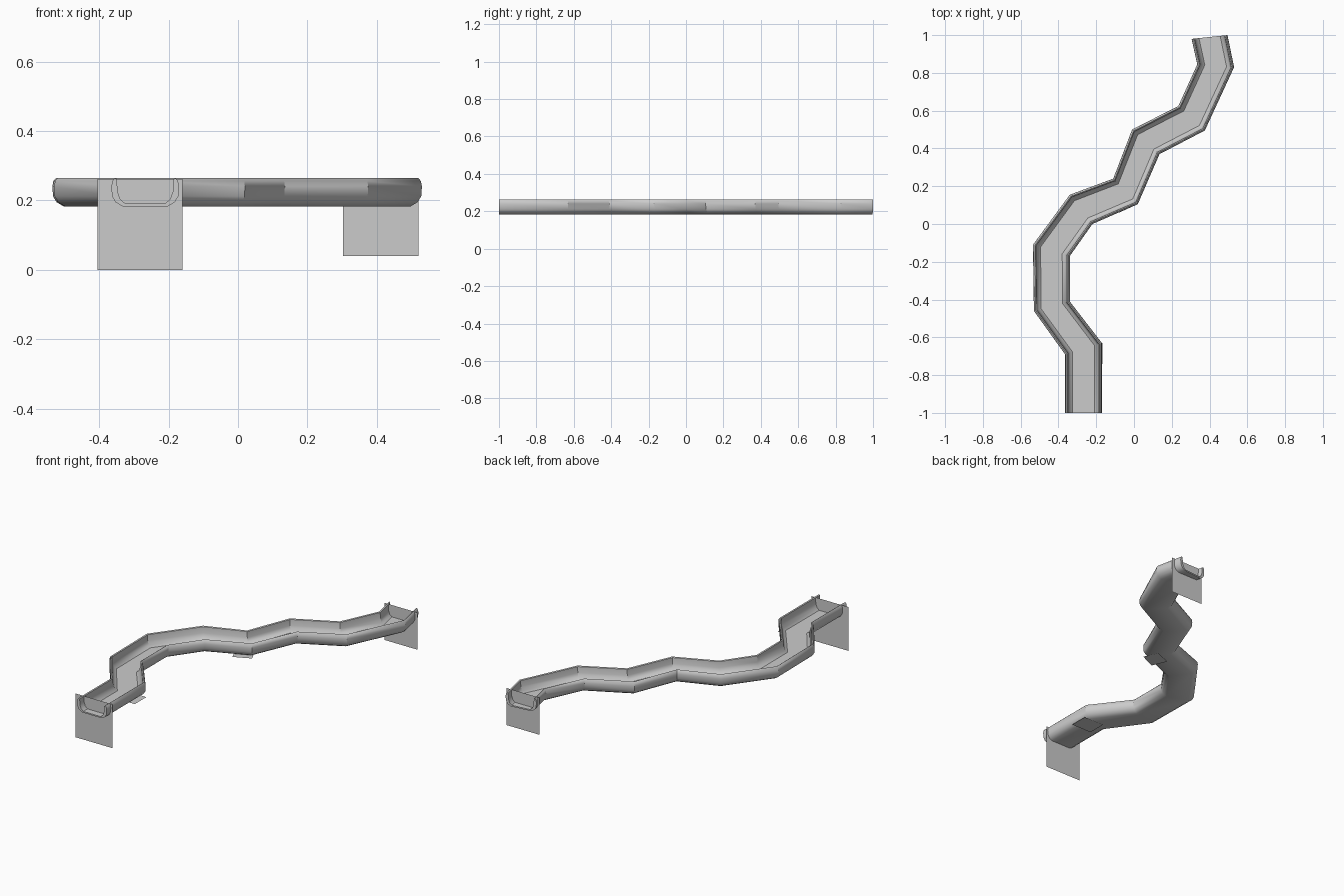
import bpy, bmesh
from mathutils import Vector

if "Cube" in bpy.data.objects:
    bpy.data.objects.remove(bpy.data.objects["Cube"])

# Mitred outer corners of the winding channel, near end to far end
LEFT = [(-.365, -1), (-.365, -.69), (-.53, -.46), (-.535, -.11), (-.34, .155),
        (-.11, .24), (-.01, .50), (.235, .625), (.335, .845), (.305, .98)]
RIGHT = [(-.17, -1), (-.17, -.63), (-.34, -.41), (-.34, -.17), (-.22, 0),
         (.02, .105), (.135, .37), (.375, .495), (.53, .83), (.495, 1.0)]
WIDTH = .195

# Half cross-section: (inset from the outer edge, height), underside to floor
HALF = [(.032, .183), (.012, .195), (.002, .212), (0, .24), (.003, .256),
        (.010, .264), (.016, .260), (.018, .225), (.026, .203), (.040, .191)]


def make_object(name, bm):
    bmesh.ops.recalc_face_normals(bm, faces=bm.faces)
    mesh = bpy.data.meshes.new(name)
    bm.to_mesh(mesh)
    bm.free()
    obj = bpy.data.objects.new(name, mesh)
    bpy.context.collection.objects.link(obj)
    return obj


def make_sheet(name, corners):
    bm = bmesh.new()
    bm.faces.new([bm.verts.new(c) for c in corners])
    return make_object(name, bm)


# Channel: closed trough section swept through the mitred corners
section = [(d / WIDTH, z) for d, z in HALF]
section += [(1 - t, z) for t, z in reversed(section)]
bm = bmesh.new()
rings = []
for l, r in zip(LEFT, RIGHT):
    l, r = Vector(l), Vector(r)
    rings.append([bm.verts.new((*l.lerp(r, t), z)) for t, z in section])
n = len(section)
for a, b in zip(rings, rings[1:]):
    for i in range(n):
        j = (i + 1) % n
        bm.faces.new((a[i], a[j], b[j], b[i]))
# End caps: quads between the outer and inner skins
h = len(HALF)
for ring in (rings[0], rings[-1]):
    bm.faces.new(ring)
channel = make_object("channel", bm)
bpy.context.view_layer.objects.active = channel
channel.select_set(True)
bpy.ops.object.shade_smooth_by_angle(angle=.6)

# Thin upright sheets that close the ends and reach down as supports
for name, x0, x1, y, z0 in (("front_support", -.405, -.16, -.96, 0),
                            ("rear_support", .303, .52, .955, .04)):
    make_sheet(name, [(x0, y, z0), (x1, y, z0), (x1, y, .262), (x0, y, .262)])

# Small flat pads under the bends
make_sheet("front_pad", [(-.30, -.74, .178), (-.166, -.74, .178),
                         (-.166, -.63, .178), (-.30, -.63, .178)])
make_sheet("middle_pad", [(-.08, .06, .178), (.02, .105, .178),
                          (-.02, .19, .178), (-.12, .15, .178)])
